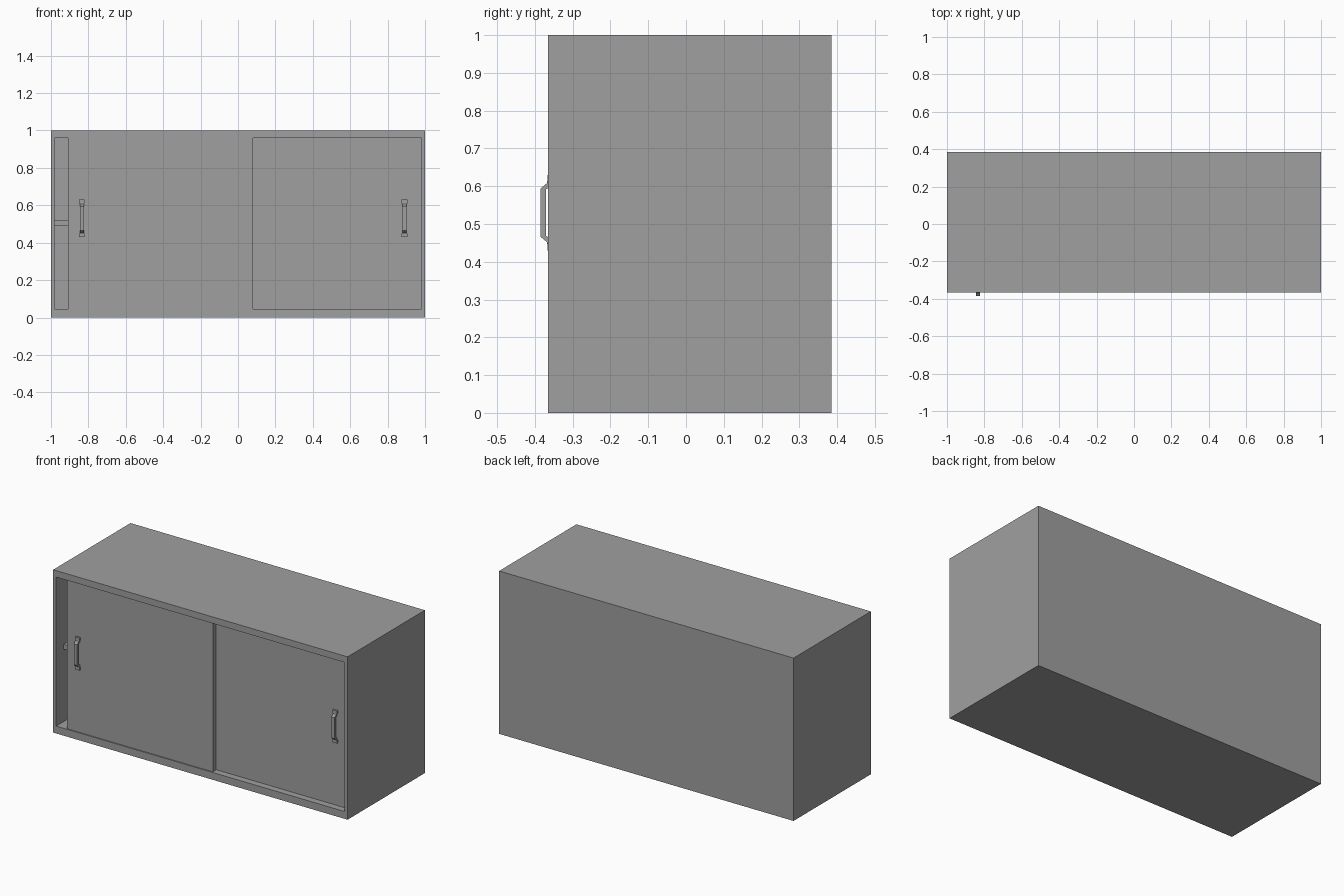
import bpy
import bmesh

cube = bpy.data.objects.get("Cube")
if cube:
    bpy.data.objects.remove(cube, do_unlink=True)

grey = bpy.data.materials.new("cabinet_grey")
grey.use_nodes = True
colour = (0.35, 0.35, 0.35, 1)
grey.diffuse_color = colour
grey.node_tree.nodes["Principled BSDF"].inputs["Base Color"].default_value = colour


def finish(name, bm):
    bmesh.ops.recalc_face_normals(bm, faces=bm.faces)
    mesh = bpy.data.meshes.new(name)
    bm.to_mesh(mesh)
    bm.free()
    mesh.materials.append(grey)
    obj = bpy.data.objects.new(name, mesh)
    bpy.context.collection.objects.link(obj)
    return obj


def add_box(bm, x, y, z):
    """Add a box given its (min, max) range on each axis."""
    verts = bmesh.ops.create_cube(bm, size=1)["verts"]
    for v in verts:
        for i, (lo, hi) in enumerate((x, y, z)):
            v.co[i] = lo if v.co[i] < 0 else hi


def box(name, x, y, z):
    bm = bmesh.new()
    add_box(bm, x, y, z)
    return finish(name, bm)


FRONT, BACK = -0.365, 0.385
LEFT_FACE, RIGHT_FACE = -0.358, -0.324   # front faces of the sliding doors
OPEN_X, OPEN_Z = (-0.98, 0.98), (0.045, 0.96)

# Carcass: a solid block with its front face inset and pushed inwards
bm = bmesh.new()
add_box(bm, (-1, 1), (FRONT, BACK), (0, 1))
bm.normal_update()
front = min(bm.faces, key=lambda f: f.calc_center_median().y)
bmesh.ops.inset_individual(bm, faces=[front], thickness=0.02)
for v in front.verts:
    v.co.x = OPEN_X[v.co.x > 0]
    v.co.z = OPEN_Z[v.co.z > 0.5]
inner = bmesh.ops.extrude_discrete_faces(bm, faces=[front])["faces"][0]
for v in inner.verts:
    v.co.y = BACK - 0.02
finish("carcass", bm)

# Inner shelf and the two sliding doors
box("shelf", OPEN_X, (-0.293, BACK - 0.02), (0.49, 0.52))
box("front_sliding_door", (-0.91, 0.08), (LEFT_FACE, RIGHT_FACE - 0.002), OPEN_Z)
box("rear_sliding_door", (-0.02, 0.98), (RIGHT_FACE, -0.294), OPEN_Z)


# Handle: a bent strip with a foot plate at each end
def handle(name, x, face):
    outer = [(0.008, 0.09), (0.010, 0.078), (0.027, 0.064)]
    inside = [(0.012, 0.062), (0, 0.068), (0, 0.09)]
    upper = outer[::-1]
    profile = ([(d, -h) for d, h in outer] + upper
               + inside[::-1] + [(d, -h) for d, h in inside])
    bm = bmesh.new()
    verts = [bm.verts.new((x - 0.011, face - d, 0.53 + h)) for d, h in profile]
    strip = bm.faces.new(verts)
    new = bmesh.ops.extrude_face_region(bm, geom=[strip])["geom"]
    for v in new:
        if isinstance(v, bmesh.types.BMVert):
            v.co.x += 0.022
    for z in (0.43, 0.61):
        add_box(bm, (x - 0.015, x + 0.015), (face - 0.009, face), (z, z + 0.02))
    finish(name, bm)


handle("front_door_handle", -0.835, LEFT_FACE)
handle("rear_door_handle", 0.89, RIGHT_FACE)
